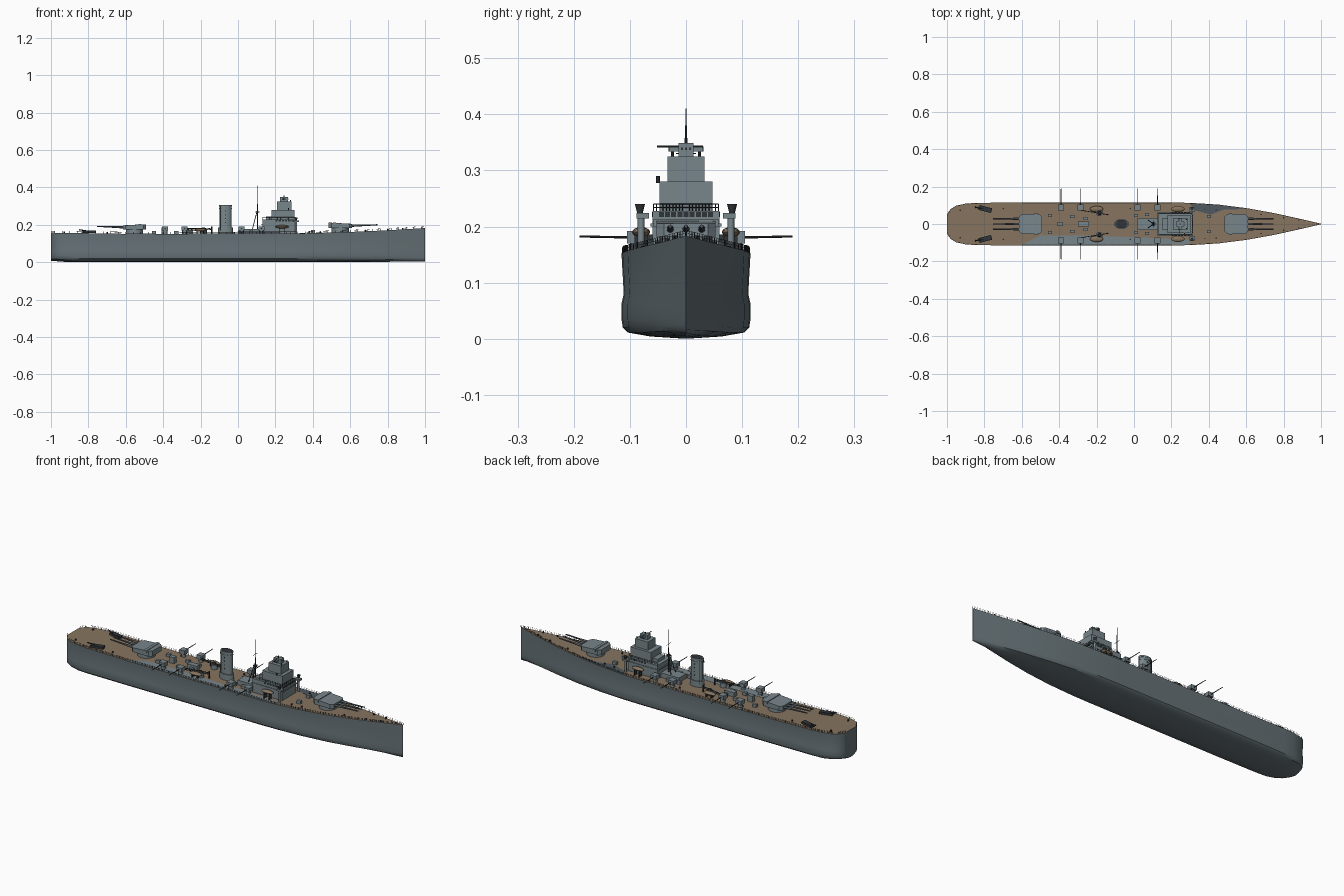
import bpy, bmesh, math
from mathutils import Matrix, Vector

cube = bpy.data.objects.get("Cube")
if cube:
    bpy.data.objects.remove(cube)


def material(name, rgb):
    m = bpy.data.materials.new(name)
    m.use_nodes = True
    m.diffuse_color = (*rgb, 1)
    m.node_tree.nodes["Principled BSDF"].inputs["Base Color"].default_value = (*rgb, 1)
    return m


HULL = material("hull grey", (0.13, 0.165, 0.18))
STEEL = material("superstructure grey", (0.19, 0.24, 0.26))
DECK = material("wood deck", (0.24, 0.175, 0.115))
DARK = material("dark fittings", (0.03, 0.035, 0.04))
SHADE = material("deck plate grey", (0.08, 0.1, 0.115))


def finish(name, bm, *mats, smooth=True):
    bmesh.ops.recalc_face_normals(bm, faces=bm.faces)
    me = bpy.data.meshes.new(name)
    bm.to_mesh(me)
    bm.free()
    for m in mats:
        me.materials.append(m)
    if smooth:
        me.shade_smooth()
        me.set_sharp_from_angle(angle=math.radians(35))
    ob = bpy.data.objects.new(name, me)
    bpy.context.collection.objects.link(ob)
    return ob


def box(bm, x0, x1, y0, y1, z0, z1, turn=0):
    mid = Vector(((x0 + x1) / 2, (y0 + y1) / 2, (z0 + z1) / 2))
    m = (Matrix.Translation(mid) @ Matrix.Rotation(turn, 4, 'Z')
         @ Matrix.Diagonal((x1 - x0, y1 - y0, z1 - z0, 1)))
    return bmesh.ops.create_cube(bm, size=1, matrix=m)["verts"]


def rod(bm, p, q, r, r2=None, sides=8):
    p, q = Vector(p), Vector(q)
    m = Matrix.Translation((p + q) / 2) @ (q - p).to_track_quat('Z', 'Y').to_matrix().to_4x4()
    bmesh.ops.create_cone(bm, cap_ends=True, segments=sides, radius1=r,
                          radius2=r if r2 is None else r2, depth=(q - p).length, matrix=m)


def lerp(table, x):
    for (a, u), (b, v) in zip(table, table[1:]):
        if x <= b:
            return u + (v - u) * max(0, x - a) / (b - a)
    return table[-1][1]


# Hull outline: half breadth and deck height along the length
BREADTH = [(-1, .045), (-.995, .06), (-.98, .08), (-.95, .098), (-.9, .109), (-.84, .113),
           (-.6, .115), (.2, .115), (.3, .113), (.45, .104), (.6, .085), (.75, .058),
           (.9, .025), (1, .001)]
SHEER = [(-1, .158), (-.6, .152), (.3, .153), (.6, .162), (.8, .171), (1, .183)]


def edge(x):
    return lerp(BREADTH, x)


def deck(x):
    return lerp(SHEER, x)


# Hull with flat bottom, side bulge and planked deck
bm = bmesh.new()
rings = []
for x in sorted({x for x, _ in BREADTH + SHEER}):
    b, d = edge(x), deck(x)
    lift = .008 * max(0, -x - .9) / .1 + .005 * max(0, x - .6) / .4
    side = [(.55, .004), (.9, .011), (.98, .02), (1, .035), (1, .062), (.965, .08), (1, d)]
    half = [(b * f, z + (lift if z < .05 else 0)) for f, z in side]
    ring = [(0, lift)] + half + [(-y, z) for y, z in reversed(half)]
    rings.append([bm.verts.new((x, y, z)) for y, z in ring])
n = len(rings[0])
for r, s in zip(rings, rings[1:]):
    for i in range(n):
        j = (i + 1) % n
        f = bm.faces.new((r[i], r[j], s[j], s[i]))
        f.material_index = int(i == n // 2)
bm.faces.new(rings[0])
bm.faces.new(rings[-1])
finish("hull", bm, HULL, DECK)

# Bare steel areas laid on the deck
plates = {
    "starboard_deck_plate": (STEEL, [(-.6, -.112), (.3, -.11), (.3, -.085), (.05, -.072),
                                     (-.25, -.062), (-.5, -.06)]),
    "port_fore_deck_plate": (SHADE, [(.3, .11), (.45, .102), (.6, .08), (.48, .077),
                                     (.41, .05), (.32, .075)]),
}
for name, (mat, pts) in plates.items():
    bm = bmesh.new()
    f = bm.faces.new([bm.verts.new((x, y, deck(x) + .0002)) for x, y in pts])
    top = bmesh.ops.extrude_face_region(bm, geom=[f])["geom"]
    bmesh.ops.translate(bm, vec=(0, 0, .001),
                        verts=[v for v in top if isinstance(v, bmesh.types.BMVert)])
    finish(name, bm, mat, smooth=False)

# Guard rails round the deck edge
bm = bmesh.new()
xs = [-1 + .02 * i for i in range(101)]
for s in (-1, 1):
    pts = [Vector((x, s * edge(x) * .985, deck(x))) for x in xs]
    for p in pts:
        rod(bm, p, p + Vector((0, 0, .01)), .0007, sides=4)
    for p, q in zip(pts, pts[1:]):
        for h in (.005, .01):
            up = Vector((0, 0, h))
            rod(bm, p + up, q + up, .0004, sides=3)
finish("guard_rails", bm, DARK, smooth=False)


# Main turrets, each with three barrels
def turret(name, x, d):
    z = deck(x) + .022
    bm = bmesh.new()
    rod(bm, (x, 0, deck(x) - .005), (x, 0, z + .002), .046, sides=24)
    verts = box(bm, x - .062, x + .062, -.053, .053, z, z + .029)
    bmesh.ops.bevel(bm, geom=[e for e in bm.edges if all(v in verts for v in e.verts)
                              and abs(e.verts[0].co.z - e.verts[1].co.z) > .01],
                    offset=.014, segments=1, affect='EDGES')
    for v in bm.verts:
        if (v.co.x - x) * d > .04 and v.co.z > z + .02:
            v.co.z -= .006
    box(bm, x - d * .03 - .008, x - d * .03 + .008, -.058, .058, z + .018, z + .031)
    finish(name, bm, STEEL)
    bm = bmesh.new()
    for y in (-.028, 0, .028):
        a = x + d * .055
        rod(bm, (a, y, z + .013), (a + d * .05, y, z + .014), .0065, .005, 12)
        rod(bm, (a + d * .05, y, z + .014), (x + d * .2, y, z + .018), .0045, .003, 12)
    finish(name + "_barrels", bm, SHADE)


turret("fore_turret", .547, 1)
turret("aft_turret", -.553, -1)

# Stepped bridge tower
bm = bmesh.new()
box(bm, .13, .31, -.06, .06, .148, .228)
box(bm, .125, .315, -.063, .063, .2, .205)
box(bm, .18, .303, -.047, .047, .228, .28)
box(bm, .208, .285, -.033, .033, .28, .325)
box(bm, .225, .268, -.013, .013, .325, .349)
box(bm, .235, .255, -.03, .03, .334, .342)
box(bm, .15, .18, -.03, .03, .228, .245)
finish("bridge_tower", bm, STEEL, smooth=False)

# Bridge windows and lookout slits
bm = bmesh.new()
for i in range(9):
    y = -.044 + .011 * i
    box(bm, .308, .312, y - .0045, y + .0045, .217, .226)
for s in (-1, 1):
    for i in range(6):
        box(bm, .2 + .017 * i, .212 + .017 * i, s * .06 - .001, s * .06 + .001, .217, .226)
for y in (-.007, 0, .007):
    box(bm, .266, .269, y - .002, y + .002, .336, .341)
finish("bridge_windows", bm, DARK, smooth=False)

# Tower rails, rangefinder and aerials
bm = bmesh.new()
for h in (.234, .24):
    for s in (-1, 1):
        rod(bm, (.13, s * .058, h), (.308, s * .058, h), .0006, sides=4)
    rod(bm, (.308, -.058, h), (.308, .058, h), .0006, sides=4)
for i in range(10):
    for s in (-1, 1):
        x = .13 + .0198 * i
        rod(bm, (x, s * .058, .228), (x, s * .058, .24), .0007, sides=4)
        y = s * (.006 + .0058 * i)
        rod(bm, (.308, y, .228), (.308, y, .24), .0007, sides=4)
rod(bm, (.245, -.052, .343), (.245, .03, .343), .0018)
rod(bm, (.245, 0, .349), (.245, 0, .358), .003)
for s in (-1, 1):
    rod(bm, (.28, s * .024, .325), (.28, s * .024, .334), .003)
    rod(bm, (.245, s * .02, .338), (.245, s * .031, .338), .0045)
rod(bm, (.27, -.05, .278), (.27, -.05, .29), .0035)
finish("rangefinder_and_rails", bm, DARK)

# Funnel
bm = bmesh.new()
for z0, z1, r in ((.15, .185, .04), (.185, .3, .033), (.285, .29, .035), (.297, .306, .035)):
    rod(bm, (-.067, 0, z0), (-.067, 0, z1), r, sides=24)
for v in bm.verts:
    v.co.y *= .65
finish("funnel", bm, STEEL)
bm = bmesh.new()
rod(bm, (-.067, 0, .303), (-.067, 0, .307), .031, sides=24)
for v in bm.verts:
    v.co.y *= .65
for s in (-1, 1):
    for z in (.21, .23, .25, .27):
        box(bm, -.07, -.064, s * .0213 - .001, s * .0213 + .001, z, z + .006)
    rod(bm, (-.095, s * .017, .17), (-.095, s * .017, .3), .002)
finish("funnel_mouth_and_pipes", bm, DARK)

# Tripod mast with a lookout and yard
bm = bmesh.new()
rod(bm, (.105, 0, .15), (.105, 0, .32), .0035, .002)
rod(bm, (.105, 0, .32), (.105, 0, .41), .002, .001)
for s in (-1, 1):
    rod(bm, (.07, s * .025, .15), (.105, 0, .285), .002)
rod(bm, (.105, 0, .265), (.105, 0, .27), .011, sides=12)
rod(bm, (.105, -.018, .33), (.105, .018, .33), .001)
finish("tripod_mast", bm, DARK)

# Secondary guns, boats, directors and deck fittings on both sides
guns, barrels, boats, directors, fittings, lockers = [bmesh.new() for _ in range(6)]
for s in (-1, 1):
    for x in (-.39, -.285, .02, .125):
        rod(guns, (x, s * .088, .15), (x, s * .088, .172), .012, sides=12)
        box(guns, x - .016, x + .016, s * .088 - .017, s * .088 + .017, .17, .192)
        rod(barrels, (x, s * .1, .181), (x, s * .19, .182), .0025, .0016)
    # boats on cradles
    for x, z in ((.235, .19), (-.2, .172)):
        m = Matrix.Translation((x, s * .08, z)) @ Matrix.Diagonal((.036, .016, .009, 1))
        bmesh.ops.create_uvsphere(boats, u_segments=16, v_segments=8, radius=1, matrix=m)
        for dx in (-.015, .015):
            box(fittings, x + dx - .002, x + dx + .002, s * .08 - .012, s * .08 + .012, .15, z - .003)
    # fire directors beside the tower
    rod(directors, (.31, s * .08, .15), (.31, s * .08, .215), .006, sides=12)
    box(directors, .295, .325, s * .077 - .011, s * .077 + .011, .214, .224)
    rod(barrels, (.31, s * .082, .224), (.31, s * .082, .24), .005, .009, 12)
    # light gun mounts at the stern and abreast the funnel
    box(barrels, -.83, -.76, s * .08 - .013, s * .08 + .013, .157, .169, -s * .25)
    rod(barrels, (-.8, s * .08, .166), (-.85, s * .09, .174), .003)
    rod(guns, (-.185, s * .06, .15), (-.185, s * .06, .176), .018, sides=16)
    rod(barrels, (-.185, s * .06, .176), (-.185, s * .06, .186), .012, .008, 12)
    # boat cranes
    rod(barrels, (-.14, s * .05, .15), (-.14, s * .05, .19), .004)
    for h in (.174, .182):
        rod(barrels, (-.14, s * .05, h), (-.3, s * .076, h - .002), .0022, sides=6)
    for i in range(8):
        a, y = -.14 - .02 * i, s * (.05 + .00325 * i)
        rod(barrels, (a, y, .174), (a - .02, y + s * .00325, .181), .0014, sides=4)
    # lockers, vents and bollards
    for x, y in ((-.45, .045), (-.33, .04), (-.26, .03), (.01, .045), (.07, .05), (.4, .04)):
        box(lockers, x - .011, x + .011, s * y - .008, s * y + .008, deck(x) - .002, deck(x) + .016)
    for x in (-.93, -.7, -.4, -.02, .38, .44, .68, .8, .88):
        y = s * edge(x) * .72
        rod(fittings, (x, y, deck(x) - .002), (x, y, deck(x) + .008), .004)
box(lockers, .02, .13, -.032, .032, .15, .178)
box(lockers, -.3, -.24, -.014, .014, .15, .176)
box(lockers, -.41, -.38, -.012, .012, .15, .185)
finish("secondary_guns", guns, STEEL)
finish("gun_barrels_and_cranes", barrels, DARK)
finish("boats", boats, DECK)
finish("fire_directors", directors, STEEL)
finish("deck_fittings", fittings, DARK)
finish("deck_lockers", lockers, STEEL, smooth=False)
